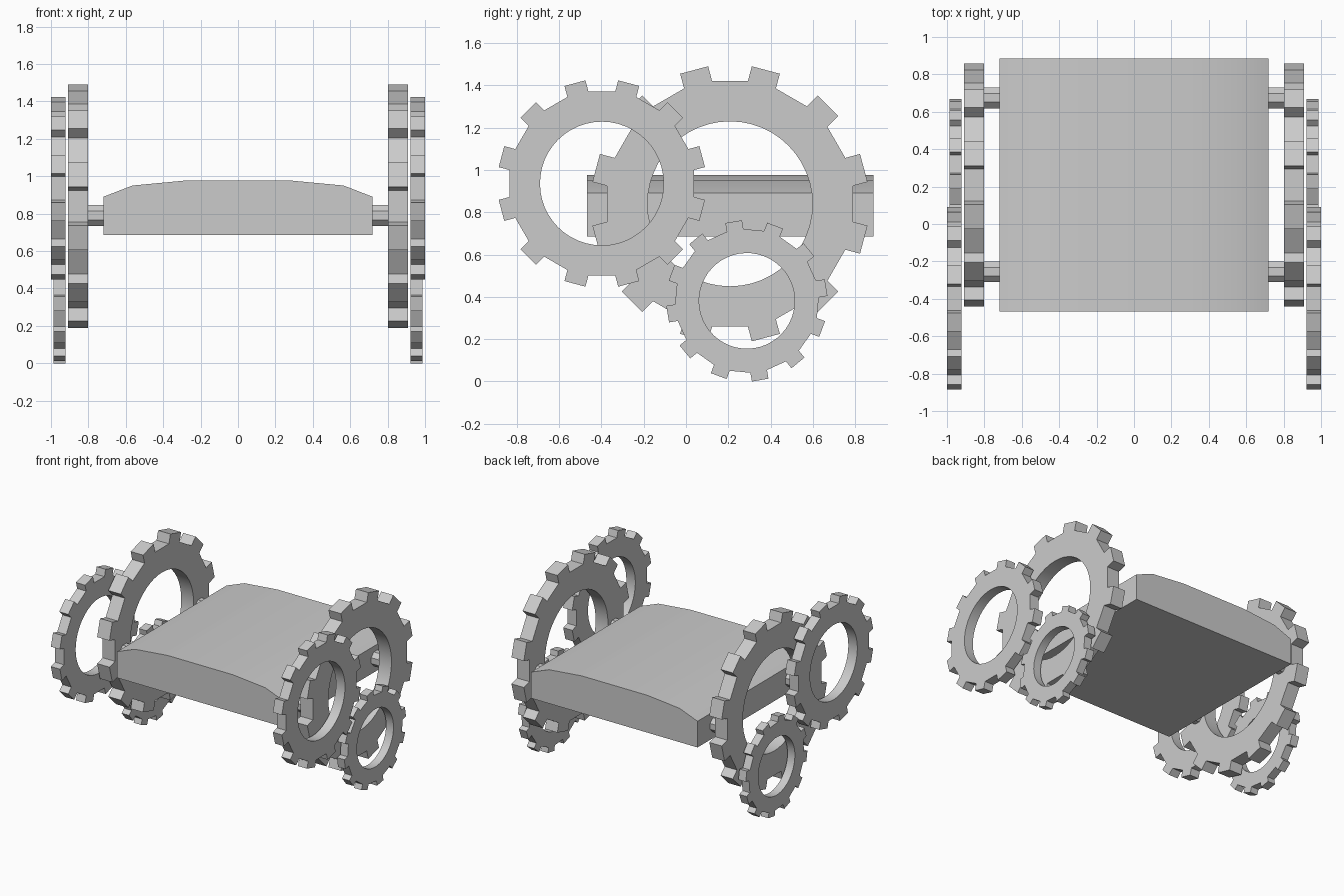
import bpy, bmesh
from math import sin, cos, radians

if "Cube" in bpy.data.objects:
    bpy.data.objects.remove(bpy.data.objects["Cube"])


def finish(bm, name, smooth=True):
    bmesh.ops.recalc_face_normals(bm, faces=bm.faces)
    me = bpy.data.meshes.new(name)
    bm.to_mesh(me)
    bm.free()
    ob = bpy.data.objects.new(name, me)
    bpy.context.collection.objects.link(ob)
    bpy.ops.object.select_all(action='DESELECT')
    ob.select_set(True)
    bpy.context.view_layer.objects.active = ob
    if smooth:
        bpy.ops.object.shade_smooth_by_angle(angle=radians(30))
    return ob


def extrude_x(bm, depth):
    r = bmesh.ops.extrude_face_region(bm, geom=bm.faces[:])
    verts = [v for v in r['geom'] if isinstance(v, bmesh.types.BMVert)]
    bmesh.ops.translate(bm, verts=verts, vec=(depth, 0, 0))


def gear(name, x0, x1, y, z, scale, turn=0.0):
    """Ring with 12 straight-sided teeth, lying in the YZ plane."""
    hole, root, tip, half = 0.39, 0.587, 0.655, 6.7
    w = root * sin(radians(half))
    bm = bmesh.new()

    def vert(centre, radial, side):
        a = radians(centre + turn)
        return bm.verts.new((x0,
                             y + scale * (radial * cos(a) - side * sin(a)),
                             z + scale * (radial * sin(a) + side * cos(a))))

    n = 12
    inner = [vert(7.5 + 7.5 * i, hole, 0) for i in range(4 * n)]
    rd = root * cos(radians(half))
    base = [(vert(15 + 30 * k, rd, -w), vert(15 + 30 * k, rd, w)) for k in range(n)]
    for k in range(n):
        lo, hi = base[k]
        nxt = base[(k + 1) % n][0]
        i = [inner[(4 * k + j) % (4 * n)] for j in range(5)]
        t0, t1 = vert(15 + 30 * k, tip, -w), vert(15 + 30 * k, tip, w)
        bm.faces.new((lo, t0, t1, hi))                # tooth
        bm.faces.new((i[0], lo, hi, i[2], i[1]))      # ring under the tooth
        bm.faces.new((i[2], hi, nxt, i[4], i[3]))     # ring under the gap
    extrude_x(bm, x1 - x0)
    return finish(bm, name)


def axle(name, x0, x1, y, z, r, sides=8):
    bm = bmesh.new()
    step = 360 / sides
    ring = [bm.verts.new((x0, y + r * cos(radians((i + .5) * step)),
                          z + r * sin(radians((i + .5) * step)))) for i in range(sides)]
    bm.faces.new(ring)
    extrude_x(bm, x1 - x0)
    return finish(bm, name, smooth=False)


# Body: slab with a gently domed top
profile = [(-.72, .685), (.72, .685), (.72, .89), (.565, .95), (.28, .977),
           (-.28, .977), (-.565, .95), (-.72, .89)]
bm = bmesh.new()
face = bm.faces.new([bm.verts.new((x, -.467, z)) for x, z in profile])
r = bmesh.ops.extrude_face_region(bm, geom=[face])
bmesh.ops.translate(bm, vec=(0, 1.353, 0),
                    verts=[v for v in r['geom'] if isinstance(v, bmesh.types.BMVert)])
finish(bm, "body")

# Gears and axles on both sides
for s, side in ((1, "right"), (-1, "left")):
    gear(f"large_gear_{side}", s * .803, s * .91, .208, .84, 1.0)
    gear(f"front_gear_{side}", s * .922, s * 1.0, -.398, .936, .75)
    gear(f"small_gear_{side}", s * .922, s * .986, .288, .381, .58, -5.5)
    for y, end in ((-.256, "front"), (.674, "rear")):
        axle(f"axle_{end}_{side}", s * .70, s * .82, y, .79, .06)
